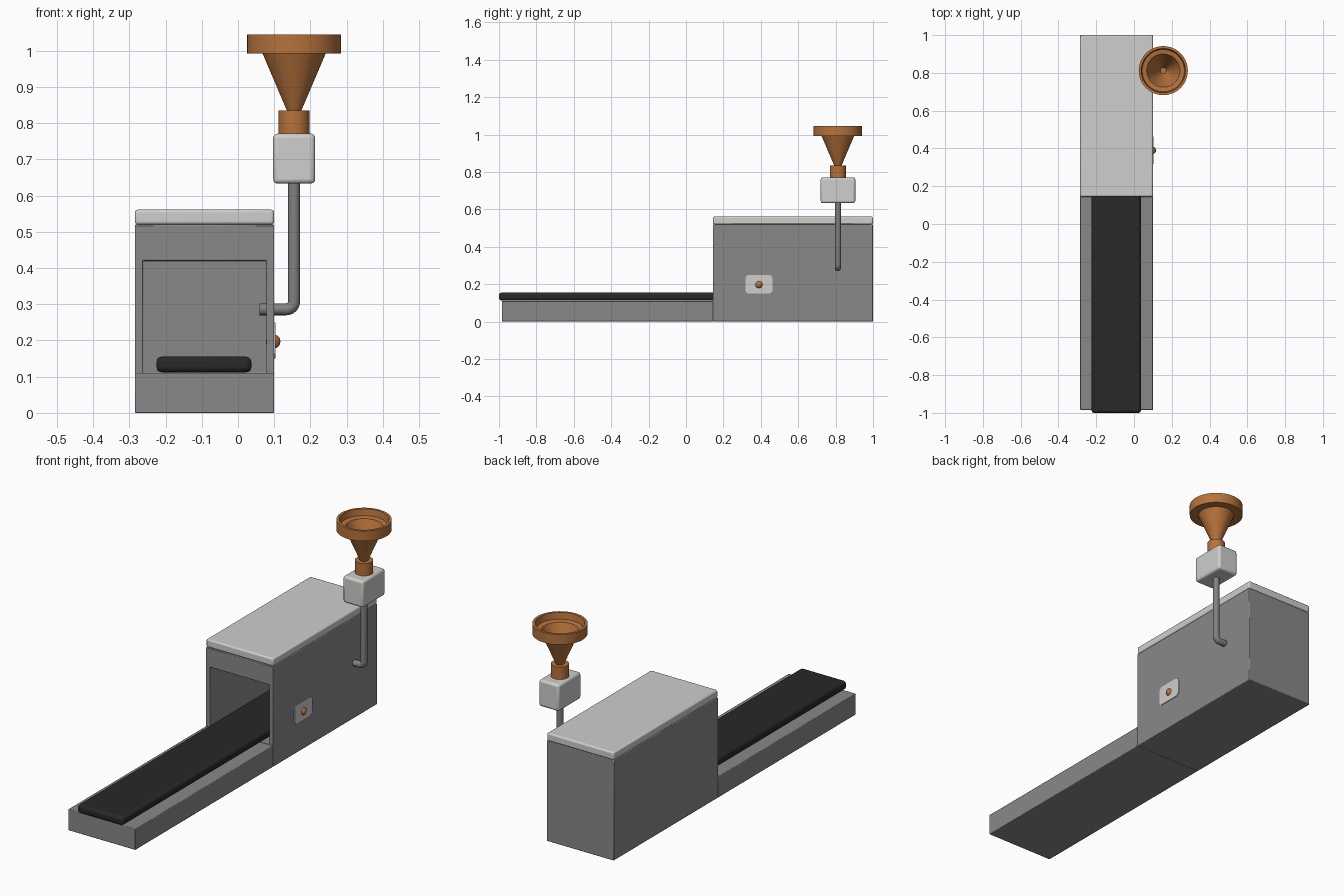
import bpy, bmesh, math
from mathutils import Vector

if "Cube" in bpy.data.objects:
    bpy.data.objects.remove(bpy.data.objects["Cube"])


def material(name, rgb):
    m = bpy.data.materials.new(name)
    m.diffuse_color = (*rgb, 1)
    m.use_nodes = True
    m.node_tree.nodes["Principled BSDF"].inputs["Base Color"].default_value = m.diffuse_color
    return m


GREY = material("mid grey", (0.25, 0.25, 0.25))
LIGHT = material("light grey", (0.62, 0.62, 0.61))
BLACK = material("black rubber", (0.021, 0.021, 0.021))
COPPER = material("copper", (0.47, 0.17, 0.045))
STEEL = material("pipe grey", (0.22, 0.22, 0.225))


def finish(name, bm, mat, bevel=0.0, segments=2):
    bmesh.ops.recalc_face_normals(bm, faces=bm.faces)
    me = bpy.data.meshes.new(name)
    bm.to_mesh(me)
    bm.free()
    ob = bpy.data.objects.new(name, me)
    bpy.context.collection.objects.link(ob)
    me.materials.append(mat)
    if bevel:
        mod = ob.modifiers.new("bevel", 'BEVEL')
        mod.width, mod.segments = bevel, segments
    bpy.ops.object.select_all(action='DESELECT')
    ob.select_set(True)
    bpy.context.view_layer.objects.active = ob
    bpy.ops.object.shade_smooth_by_angle(angle=math.radians(35))
    return ob


def box(name, lo, hi, mat, bevel=0.0, segments=2):
    bm = bmesh.new()
    bmesh.ops.create_cube(bm, size=1)
    for v in bm.verts:
        v.co = Vector([(a + b) / 2 + c * (b - a) for a, b, c in zip(lo, hi, v.co)])
    return finish(name, bm, mat, bevel, segments)


def lathe(name, profile, centre, mat, steps=40):
    """Spin (radius, z) points about a vertical axis."""
    bm = bmesh.new()
    vs = [bm.verts.new((r, 0, z)) for r, z in profile]
    es = [bm.edges.new(p) for p in zip(vs, vs[1:])]
    bmesh.ops.spin(bm, geom=vs + es, cent=(0, 0, 0), axis=(0, 0, 1),
                   angle=math.tau, steps=steps)
    bmesh.ops.remove_doubles(bm, verts=bm.verts, dist=1e-5)
    bmesh.ops.translate(bm, verts=bm.verts, vec=(*centre, 0))
    return finish(name, bm, mat)


# conveyor base and belt
box("conveyor_base", (-0.285, -0.985, 0), (0.1, 0.145, 0.11), GREY, 0.003)
box("belt", (-0.225, -1.0, 0.112), (0.037, 0.95, 0.155), BLACK, 0.014, 3)

# housing: hollow box with a tunnel mouth at the front
bm = bmesh.new()
bmesh.ops.create_cube(bm, size=1)
for v in bm.verts:
    v.co = Vector((-0.0925 + v.co.x * 0.385, 0.5725 + v.co.y * 0.855, 0.26 + v.co.z * 0.52))
bm.faces.ensure_lookup_table()
mouth = min(bm.faces, key=lambda f: f.calc_center_median().y)
bmesh.ops.inset_individual(bm, faces=[mouth], thickness=0.03)
for v in mouth.verts:
    v.co.z = 0.42 if v.co.z > 0.26 else 0.11
tunnel = bmesh.ops.extrude_discrete_faces(bm, faces=[mouth])["faces"][0]
for v in tunnel.verts:
    v.co.y = 0.97
bmesh.ops.remove_doubles(bm, verts=bm.verts, dist=1e-5)
finish("housing", bm, GREY, 0.003)
box("lid", (-0.285, 0.145, 0.52), (0.1, 1.0, 0.561), LIGHT, 0.008, 3)

# control plate with clipped corners, and its knob
bm = bmesh.new()
outline = [(sy * a, sz * b) for sy, sz, pts in (
    (1, 1, ((0.072, 0.038), (0.06, 0.05))), (-1, 1, ((0.06, 0.05), (0.072, 0.038))),
    (-1, -1, ((0.072, 0.038), (0.06, 0.05))), (1, -1, ((0.06, 0.05), (0.072, 0.038))))
    for a, b in pts]
plate = bm.faces.new([bm.verts.new((0.099, 0.39 + y, 0.2 + z)) for y, z in outline])
ext = bmesh.ops.extrude_face_region(bm, geom=[plate])["geom"]
bmesh.ops.translate(bm, vec=(0.005, 0, 0),
                    verts=[g for g in ext if isinstance(g, bmesh.types.BMVert)])
finish("control_plate", bm, LIGHT)
bm = bmesh.new()
bmesh.ops.create_uvsphere(bm, u_segments=20, v_segments=12, radius=0.02)
bmesh.ops.translate(bm, verts=bm.verts, vec=(0.097, 0.39, 0.197))
finish("knob", bm, COPPER)

# feed pipe: swept ring with a rounded elbow
CX, CY, R = 0.155, 0.812, 0.0165
path = [(0.06, 0.286, 0)]
for i in range(7):
    t = i / 6 * math.pi / 2
    path.append((CX - 0.022 + 0.022 * math.sin(t), 0.308 - 0.022 * math.cos(t), t))
path.append((CX, 0.65, math.pi / 2))
bm = bmesh.new()
rings = []
for x, z, t in path:
    rings.append([bm.verts.new((x - math.sin(t) * R * math.cos(a), CY + R * math.sin(a),
                                z + math.cos(t) * R * math.cos(a)))
                  for a in (k * math.tau / 16 for k in range(16))])
for a, b in zip(rings, rings[1:]):
    for k in range(16):
        j = (k + 1) % 16
        bm.faces.new((a[k], a[j], b[j], b[k]))
bm.faces.new(rings[0])
bm.faces.new(rings[-1])
finish("feed_pipe", bm, STEEL)

# valve body, neck, and funnel with open dish
box("valve_body", (0.097, 0.72, 0.633), (0.213, 0.905, 0.771), LIGHT, 0.012, 3)
lathe("funnel_neck", [(0, 0.765), (0.043, 0.765), (0.043, 0.835), (0, 0.835)],
      (CX, CY), COPPER)
lathe("funnel", [(0, 0.83), (0.018, 0.83), (0.087, 0.992), (0.13, 0.992), (0.13, 1.045),
                 (0.117, 1.045), (0.112, 1.012), (0.088, 1.008), (0.016, 0.85), (0, 0.85)],
      (CX, CY), COPPER)
